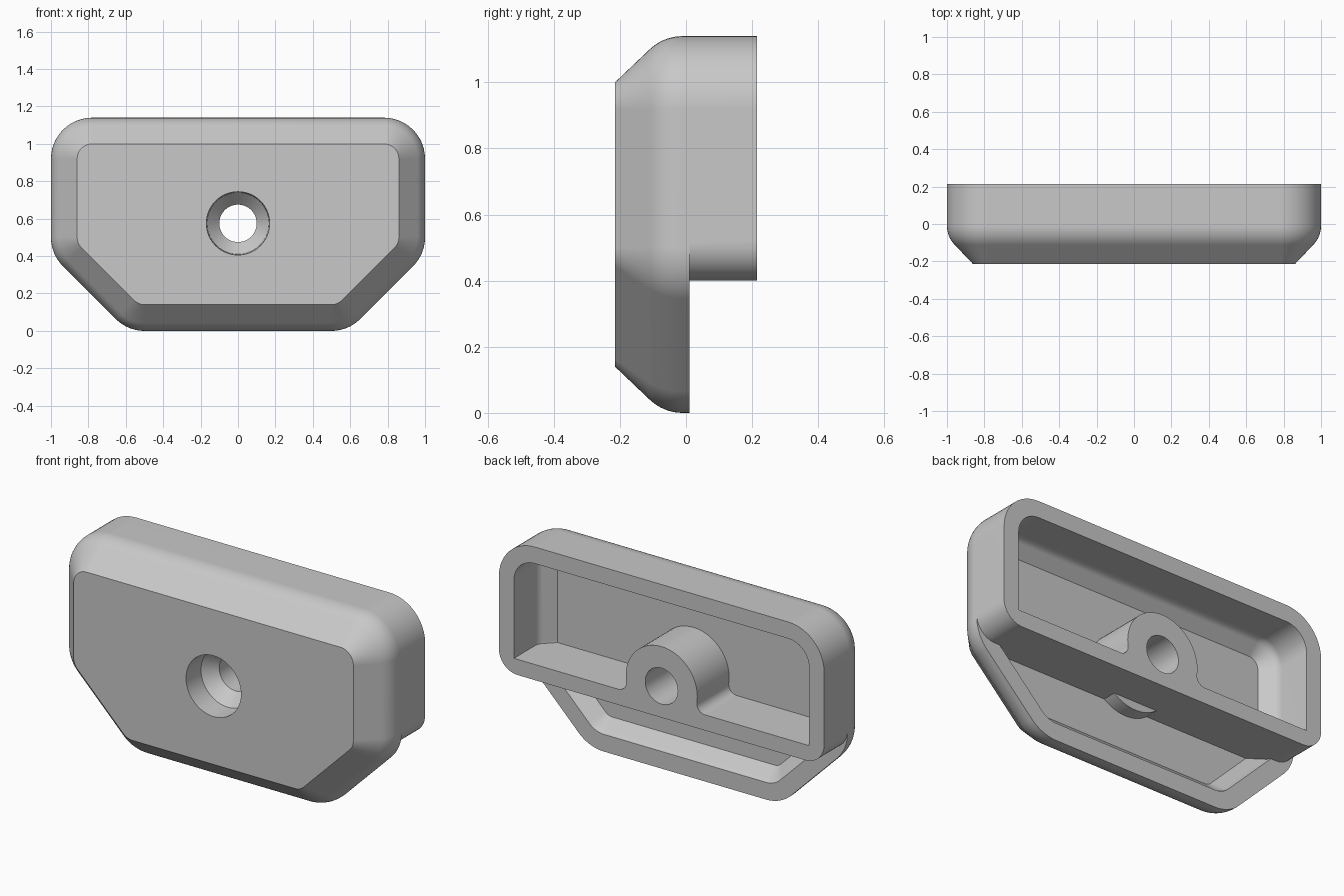
import bpy, bmesh
from math import sin, cos, tan, pi, radians, atan2
from mathutils import Vector

if "Cube" in bpy.data.objects:
    bpy.data.objects.remove(bpy.data.objects["Cube"], do_unlink=True)

COLOUR = (0.58, 0.58, 0.58, 1)
grey = bpy.data.materials.new("plain grey")
grey.use_nodes = True
grey.diffuse_color = COLOUR
grey.node_tree.nodes["Principled BSDF"].inputs["Base Color"].default_value = COLOUR


def outline(corners, inset=0.0, steps=12):
    """Counter-clockwise (x, z, radius) corners, moved inward and rounded."""
    pts, n = [], len(corners)
    for i, (x, z, r) in enumerate(corners):
        here = Vector((x, z))
        back = (Vector(corners[i - 1][:2]) - here).normalized()
        ahead = (Vector(corners[(i + 1) % n][:2]) - here).normalized()
        half = back.angle(ahead) / 2
        bisector = (back + ahead).normalized()
        here = here + bisector * inset / sin(half)
        if r == 0:
            pts.append(here)
            continue
        r -= inset
        centre = here + bisector * r / sin(half)
        a = here + back * r / tan(half) - centre
        b = here + ahead * r / tan(half) - centre
        start = atan2(a.y, a.x)
        turn = (atan2(b.y, b.x) - start + pi) % (2 * pi) - pi
        for k in range(steps + 1):
            t = start + turn * k / steps
            pts.append(centre + Vector((cos(t), sin(t))) * r)
    return pts


def circle(r, z, steps=64):
    return [Vector((r * cos(2 * pi * k / steps), z + r * sin(2 * pi * k / steps)))
            for k in range(steps)]


def loft(name, rings):
    """Closed solid through (y, outline) rings."""
    bm = bmesh.new()
    loops = [[bm.verts.new((p.x, y, p.y)) for p in pts] for y, pts in rings]
    for a, b in zip(loops, loops[1:]):
        for i in range(len(a)):
            bm.faces.new((a[i - 1], a[i], b[i], b[i - 1]))
    bm.faces.new(loops[0])
    bm.faces.new(loops[-1])
    bmesh.ops.recalc_face_normals(bm, faces=bm.faces)
    mesh = bpy.data.meshes.new(name)
    bm.to_mesh(mesh)
    bm.free()
    mesh.materials.append(grey)
    ob = bpy.data.objects.new(name, mesh)
    bpy.context.collection.objects.link(ob)
    return ob


def activate(ob):
    bpy.ops.object.select_all(action='DESELECT')
    ob.select_set(True)
    bpy.context.view_layer.objects.active = ob


def cut(target, cutter):
    cutter.hide_render = True
    activate(target)
    mod = target.modifiers.new("cut", 'BOOLEAN')
    mod.operation, mod.solver, mod.object = 'DIFFERENCE', 'EXACT', cutter
    bpy.ops.object.modifier_apply(modifier=mod.name)
    bpy.data.objects.remove(cutter, do_unlink=True)


def rounded_profile(y0, r, inset, steps=8):
    """Bend from a straight wall to a 45 degree slope, going forward."""
    angles = [radians(45) * k / steps for k in range(steps + 1)]
    return [(y0 - r * sin(a), inset + r * (1 - cos(a))) for a in angles]


TOP, BACK, FRONT, HOLE_Z = 1.14, 0.215, -0.215, 0.575
SHELF_LOW, SHELF_HIGH, WALL, FLOOR = 0.40, 0.487, 0.092, -0.065
plate = [(-0.59, 0, 0.22), (0.59, 0, 0.22), (1, 0.41, 0.22),
         (1, TOP, 0.22), (-1, TOP, 0.22), (-1, 0.41, 0.22)]

# Outer body with bevelled front edge
profile = [(BACK, 0)] + rounded_profile(-0.01, 0.145, 0) + [(FRONT, 0.14)]
body = loft("cover_body", [(y, outline(plate, d)) for y, d in profile])

# Hollow inside, leaving the shelf and screw boss standing
profile = [(0.3, WALL)] + rounded_profile(0.03, 0.06, WALL) + [(FLOOR, 0.163)]
cavity = loft("cavity_cutter", [(y, outline(plate, d)) for y, d in profile])
shelf = outline([(-1.1, SHELF_LOW, 0), (1.1, SHELF_LOW, 0), (1.1, SHELF_HIGH, 0),
                 (0.217, SHELF_HIGH, 0.05), (0.217, HOLE_Z, 0),
                 (-0.217, HOLE_Z, 0), (-0.217, SHELF_HIGH, 0.05), (-1.1, SHELF_HIGH, 0)])
cut(cavity, loft("shelf_space", [(-0.4, shelf), (0.5, shelf)]))
boss = circle(0.22, HOLE_Z)
cut(cavity, loft("boss_space", [(-0.4, boss), (0.5, boss)]))
cut(body, cavity)

# Step at the lower back, with rounded corners under the upper rim
notch = outline([(-1.2, -0.2, 0), (1.2, -0.2, 0), (1.2, 0.52, 0), (1, 0.52, 0),
                 (1, SHELF_LOW, 0.115), (-1, SHELF_LOW, 0.115),
                 (-1, 0.52, 0), (-1.2, 0.52, 0)])
cut(body, loft("notch_cutter", [(0.01, notch), (0.5, notch)]))

# Countersunk screw hole
hole = [(-0.3, 0.172), (-0.09, 0.165), (-0.022, 0.10), (0.3, 0.10)]
cut(body, loft("hole_cutter", [(y, circle(r, HOLE_Z)) for y, r in hole]))

activate(body)
bpy.ops.object.shade_smooth_by_angle(angle=radians(30))
weighted = body.modifiers.new("even_shading", 'WEIGHTED_NORMAL')
weighted.keep_sharp = True
